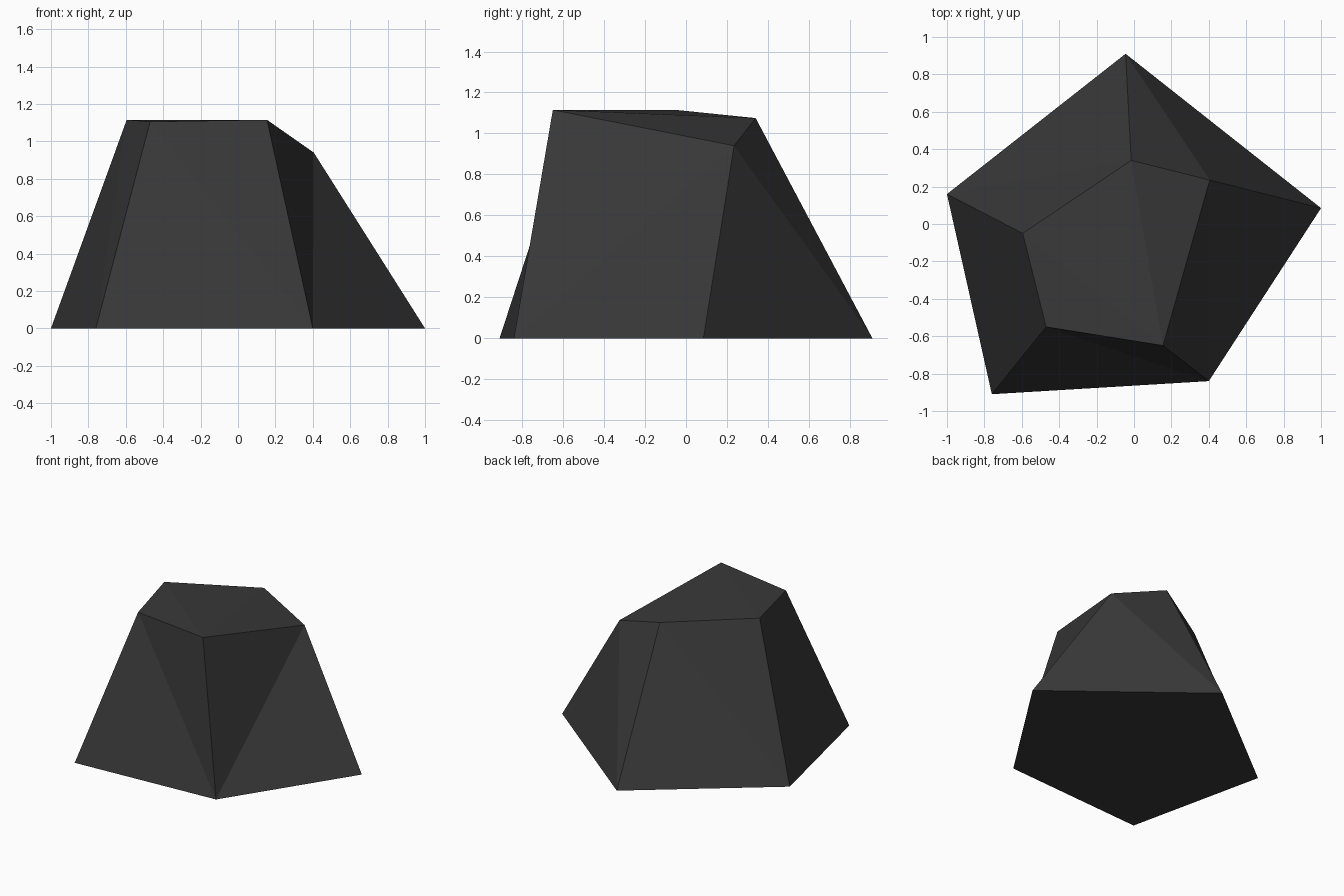
import bpy, bmesh

if "Cube" in bpy.data.objects:
    bpy.data.objects.remove(bpy.data.objects["Cube"])

# Five-sided boulder: base ring and smaller tilted crown ring
base = [(-0.045, 0.91), (-1.0, 0.16), (-0.76, -0.91), (0.40, -0.84), (1.0, 0.085)]
crown = [(-0.015, 0.34, 1.075), (-0.595, -0.05, 1.115), (-0.47, -0.55, 1.105),
         (0.155, -0.65, 1.115), (0.405, 0.235, 0.94)]
# True where the side's fold runs from the next base corner back to this crown corner
fold_back = [True, True, True, False, True]

bm = bmesh.new()
b = [bm.verts.new((x, y, 0)) for x, y in base]
t = [bm.verts.new(p) for p in crown]

# Sides: each split in two facets
for i, back in enumerate(fold_back):
    j = (i + 1) % 5
    if back:
        bm.faces.new((b[i], b[j], t[i]))
        bm.faces.new((b[j], t[j], t[i]))
    else:
        bm.faces.new((b[i], b[j], t[j]))
        bm.faces.new((b[i], t[j], t[i]))
# Repair the fold on the back right side: it runs from the back base corner to the right crown corner

# Underside and crown facets
bm.faces.new(b[::-1])
for tri in ((0, 1, 3), (1, 2, 3), (0, 3, 4)):
    bm.faces.new([t[k] for k in tri])
bmesh.ops.recalc_face_normals(bm, faces=bm.faces)

mesh = bpy.data.meshes.new("boulder")
bm.to_mesh(mesh)
bm.free()

# Dark stone colour
stone = bpy.data.materials.new("dark stone grey")
stone.diffuse_color = (0.04, 0.04, 0.04, 1)
stone.use_nodes = True
stone.node_tree.nodes["Principled BSDF"].inputs["Base Color"].default_value = stone.diffuse_color
mesh.materials.append(stone)

boulder = bpy.data.objects.new("boulder", mesh)
bpy.context.collection.objects.link(boulder)
